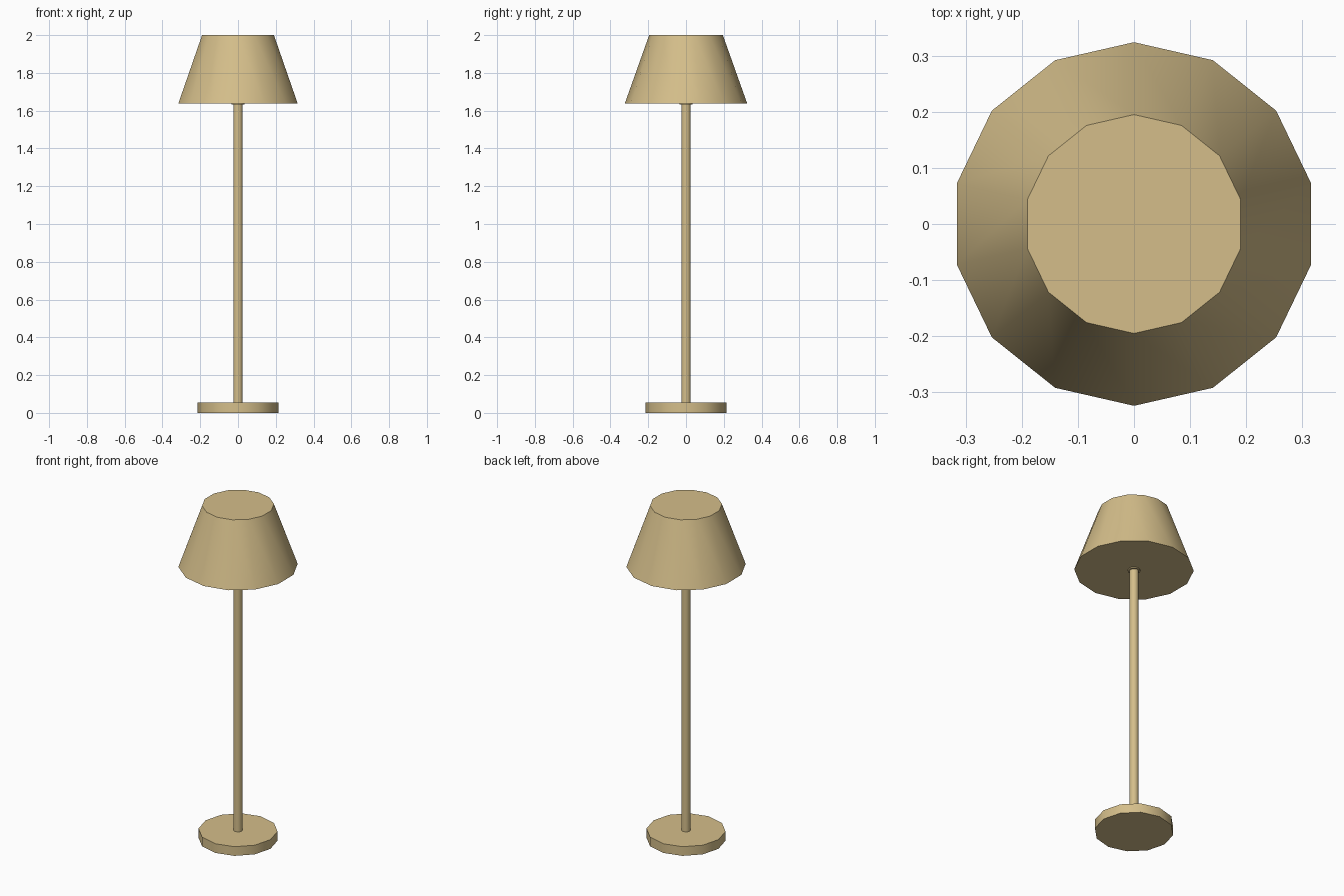
import bpy
import math

cube = bpy.data.objects.get("Cube")
if cube:
    bpy.data.objects.remove(cube, do_unlink=True)

# Single warm tan finish
tan = bpy.data.materials.new("warm_tan")
tan.use_nodes = True
colour = (0.66, 0.515, 0.255, 1)
tan.diffuse_color = colour
tan.node_tree.nodes["Principled BSDF"].inputs["Base Color"].default_value = colour


def tapered_part(name, sides, low_radius, high_radius, low, high):
    """Closed round part between two heights, with a corner on the y axis."""
    bpy.ops.mesh.primitive_cone_add(
        vertices=sides, radius1=low_radius, radius2=high_radius,
        depth=high - low, location=(0, 0, (low + high) / 2))
    part = bpy.context.object
    part.name = name
    part.data.materials.append(tan)
    bpy.ops.object.shade_smooth_by_angle(angle=math.radians(40))
    return part


# Foot, pole, fitting under the shade, and the shade itself
tapered_part("base", 12, 0.215, 0.215, 0, 0.055)
tapered_part("pole", 12, 0.025, 0.025, 0.05, 1.645)
tapered_part("collar", 12, 0.035, 0.035, 1.632, 1.645)
tapered_part("lampshade", 14, 0.324, 0.195, 1.638, 2)
